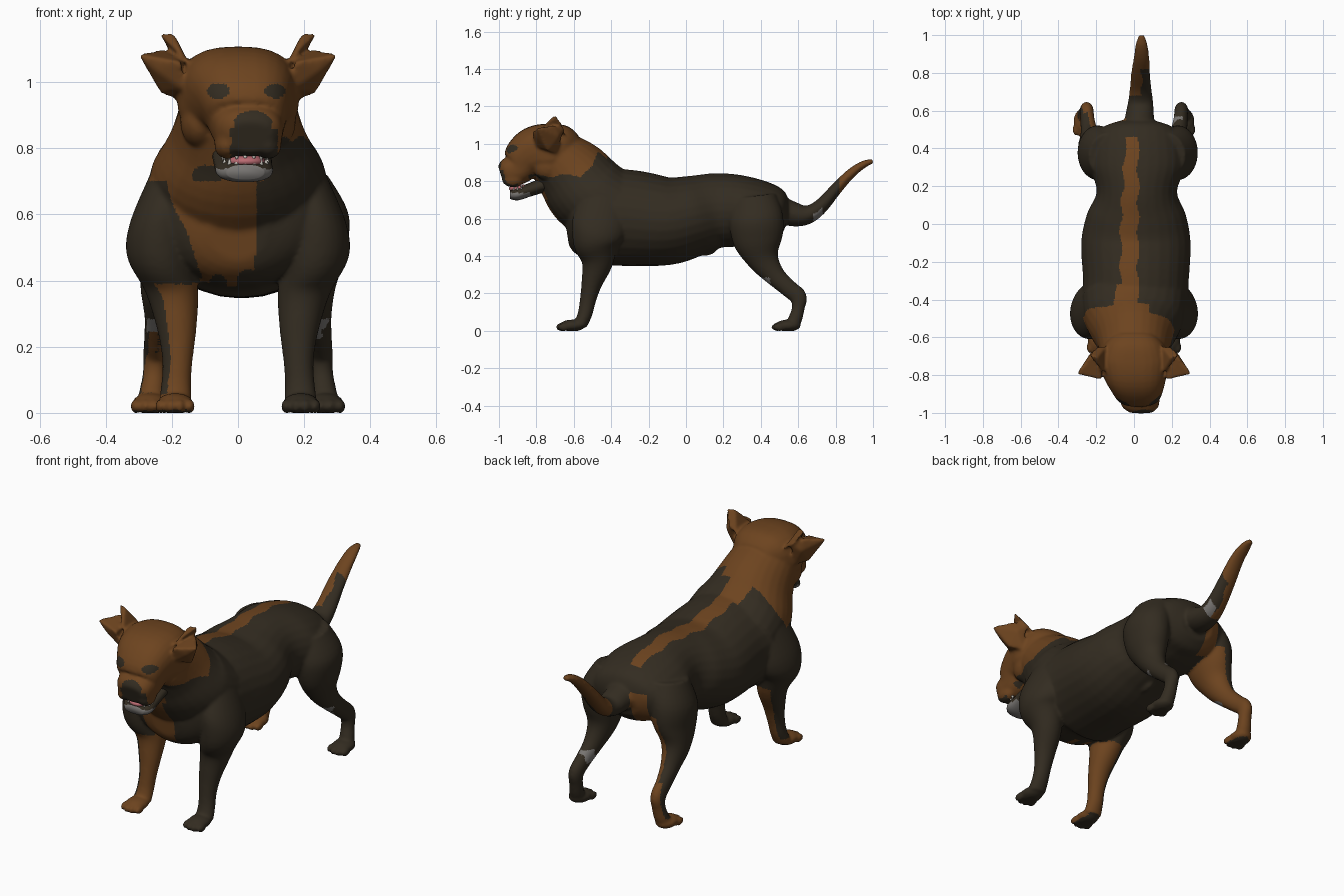
import bpy, bmesh, math
from mathutils import Vector, Matrix

cube = bpy.data.objects.get("Cube")
if cube:
    bpy.data.objects.remove(cube, do_unlink=True)


def material(name, colour):
    mat = bpy.data.materials.new(name)
    mat.use_nodes = True
    mat.diffuse_color = (*colour, 1)
    mat.node_tree.nodes["Principled BSDF"].inputs["Base Color"].default_value = (*colour, 1)
    return mat


DARK = material("dark fur", (.033, .025, .015))
BROWN = material("brown fur", (.152, .057, .0135))
GREY = material("grey skin", (.19, .18, .17))
WHITE = material("tooth white", (.65, .62, .56))
PINK = material("tongue pink", (.5, .15, .17))
BLACK = material("eye black", (.018, .016, .014))


def catmull(a, b, c, d, t):
    return ((b * 2) + (c - a) * t + (a * 2 - b * 5 + c * 4 - d) * t ** 2
            + (b * 3 - a - c * 3 + d) * t ** 3) / 2


def tube(bm, rings, side=1, power=1, segments=28, steps=5):
    """Closed loft through rings of (x, y, z, half width, half depth)."""
    keys = [Vector((side * r[0], *r[1:])) for r in rings]
    ext = [keys[0]] + keys + [keys[-1]]
    path = [catmull(*ext[i:i + 4], s / steps) for i in range(len(keys) - 1) for s in range(steps)]
    path.append(keys[-1])
    loops = []
    for i, p in enumerate(path):
        d = path[min(i + 1, len(path) - 1)] - path[max(i - 1, 0)]
        up = Vector((0, -d[2], d[1])).normalized()
        loop = []
        for k in range(segments):
            a = math.tau * k / segments
            u = math.copysign(abs(math.cos(a)) ** power, math.cos(a)) * p[3]
            v = math.copysign(abs(math.sin(a)) ** power, math.sin(a)) * p[4]
            loop.append(bm.verts.new(Vector(p[:3]) + Vector((u, 0, 0)) + up * v))
        loops.append(loop)
    faces = [bm.faces.new(loops[0]), bm.faces.new(loops[-1][::-1])]
    for a, b in zip(loops, loops[1:]):
        for k in range(segments):
            j = (k + 1) % segments
            faces.append(bm.faces.new((a[k], b[k], b[j], a[j])))
    bmesh.ops.recalc_face_normals(bm, faces=faces)


def ball(bm, centre, size):
    m = Matrix.Translation(centre) @ Matrix.Diagonal((*size, 1))
    bmesh.ops.create_uvsphere(bm, u_segments=20, v_segments=12, radius=1, matrix=m)


def hull(bm, points, side):
    verts = [bm.verts.new((side * x, y, z)) for x, y, z in points]
    bmesh.ops.convex_hull(bm, input=verts)


def finish(name, bm, mats):
    mesh = bpy.data.meshes.new(name)
    bm.to_mesh(mesh)
    bm.free()
    for mat in mats:
        mesh.materials.append(mat)
    mesh.shade_smooth()
    obj = bpy.data.objects.new(name, mesh)
    bpy.context.collection.objects.link(obj)
    return obj


body = bmesh.new()
# Torso, from breastbone to rump
tube(body, [(0, -.64, .55, .09, .09), (0, -.59, .56, .22, .18), (0, -.45, .605, .28, .25),
            (.01, -.3, .603, .28, .257), (.01, -.1, .588, .29, .237), (.012, .05, .618, .262, .214),
            (.015, .17, .643, .213, .2), (.02, .3, .64, .25, .19), (.02, .42, .63, .24, .165),
            (.02, .5, .61, .2, .13), (.02, .54, .6, .1, .07)])
# Neck
tube(body, [(0, -.72, .95, .17, .15), (0, -.61, .84, .2, .2),
            (0, -.51, .725, .26, .218), (0, -.38, .66, .275, .2)])
# Skull and muzzle
tube(body, [(0, -.58, .97, .1, .08), (0, -.64, .97, .16, .13), (0, -.72, .96, .185, .148),
            (.005, -.8, .955, .168, .142), (.018, -.86, .92, .138, .122), (.027, -.9, .868, .112, .09),
            (.033, -.96, .845, .098, .073), (.037, -.99, .835, .066, .05)], power=.78)
# Tail
tube(body, [(.02, .42, .68, .07, .07), (.025, .5, .65, .08, .07), (.03, .58, .622, .075, .065),
            (.035, .65, .62, .066, .05), (.035, .72, .665, .057, .04), (.035, .8, .755, .05, .032),
            (.04, .88, .84, .042, .026), (.04, .95, .89, .032, .02), (.04, 1, .906, .016, .012)])
ball(body, (.01, .09, .435), (.03, .075, .035))

for s in (-1, 1):
    # Front leg with shoulder
    tube(body, [(.19, -.43, .71, .08, .13), (.228, -.46, .57, .1, .15), (.235, -.48, .47, .1, .125),
                (.2, -.475, .365, .08, .085), (.185, -.505, .25, .059, .055), (.183, -.525, .16, .046, .043),
                (.187, -.54, .09, .045, .039), (.19, -.565, .03, .05, .035)], s)
    # Back leg with thigh
    tube(body, [(.155 + s * .015, .36, .72, .1, .12), (.205 + s * .02, .375, .6, .11, .145),
                (.215 + s * .015, .385, .48, .095, .132), (.225, .415, .38, .07, .085),
                (.235, .475, .295, .048, .056), (.246, .55, .226, .038, .047), (.25, .6, .18, .036, .046),
                (.253, .6, .12, .035, .034), (.26, .583, .06, .04, .037), (.265, .565, .028, .042, .028)], s)
    # Paws with four toes
    for px, py in ((.19, -.608), (.265, .545)):
        ball(body, (s * px, py, .028), (.056, .07, .032))
        for t in (-1.5, -.5, .5, 1.5):
            ball(body, (s * px + t * .029, py - .062 + abs(t) * .012, .02), (.0165, .034, .022))
    # Ear root and folded flap
    hull(body, [(.14, -.8, 1.04), (.14, -.64, 1.04), (.2, -.65, 1.08), (.243, -.69, 1.15),
                (.195, -.71, 1.15), (.18, -.77, 1.09)], s)
    hull(body, [(.17, -.825, 1.06), (.18, -.65, 1.08), (.23, -.7, 1.1), (.305, -.795, 1.085),
                (.25, -.8, 1.035), (.23, -.68, 1.04), (.235, -.74, .965), (.18, -.69, .945),
                (.17, -.8, .98)], s)
    # Brow and cheek
    ball(body, (.02 + s * .085, -.848, 1.003), (.048, .035, .025))
    ball(body, (s * .115, -.73, .88), (.06, .09, .08))
    # Upper lip
    ball(body, (.03 + s * .062, -.925, .81), (.04, .06, .043))

# Fuse the parts into one skin
draft = finish("draft", body, [])
fuse = draft.modifiers.new("fuse", "REMESH")
fuse.mode = "VOXEL"
fuse.voxel_size = .0075
relax = draft.modifiers.new("relax", "SMOOTH")
relax.factor = .5
relax.iterations = 9
evaluated = draft.evaluated_get(bpy.context.evaluated_depsgraph_get())
skin = bmesh.new()
skin.from_mesh(evaluated.to_mesh())
bpy.data.objects.remove(draft, do_unlink=True)


def oval(x, z, cx, cz, rx, rz):
    return ((x - cx) / rx) ** 2 + ((z - cz) / rz) ** 2 < 1


def is_brown(p, n):
    x, y, z = p
    wave = .008 * math.sin(37 * y + 23 * z)
    if y < -.8 and (oval(x, z, -.06, .973, .034, .024) or oval(x, z, .112, .973, .032, .022)):
        return False
    if y < -.9 and (oval(x, z, .045, .875, .058, .038) or (-.03 + wave < x < .12 and z < .86)):
        return False
    if y > .56 and z > .52:                                   # tail
        return y > .82 or (y > .68 and x < .04 + wave)
    if z > .7 and y < -.4:                                    # head and neck
        if x > .08:
            return z > (.83 if y > -.84 else .76) + wave and y < -.5 + (z - .9) * .67 + wave
        if y < -.44 + (z - .85) * .3 + wave:
            return not oval(x, z, -.095, .715, .045, .034)
    if z > .72 and n.z > 0 and -.52 < y < .46:                # back stripe
        return (-.1 if y < -.32 else -.07 + max(0, y) * .06) + wave < x < .022 + wave
    if x < -.08 and y < -.35 and z < .39:                     # front leg
        return n.z > -.75 and (n.x > -.45 or z < .055)
    if y < -.48 and .3 < z <= .7:                             # chest
        patch = oval(x, z, .03, .39, .035, .045) or oval(x, z, -.06, .39, .025, .03)
        return -.13 - (z - .45) * .33 + wave < x < .05 + wave and not patch
    if x < -.06 and y > .2 and z < .56 and n.x > .1:          # inner back leg
        return n.z > -.8
    if x < -.08 and y > .2 and z < .25:                       # lower back leg
        return n.z > -.8 and (z < .06 or abs(n.y) > .45)
    return y > .45 and -.13 < x < -.04 and .48 < z < .68


def is_grey(p, n):
    x, y, z = p
    if .36 < y < .57 and x > .2:                              # bare skin on the back legs
        return .225 < z < .285 and (n.x < .4 or .41 < y < .45)
    if .36 < y < .57 and x < -.2:
        return .245 < z < .285 and n.y < -.3
    return .68 < y < .73 and x > .045 and n.z < -.2 and z > .55


for v in skin.verts:
    v.co.z = max(v.co.z, 0)
skin.normal_update()
for f in skin.faces:
    c = f.calc_center_median()
    f.material_index = 2 if is_grey(c, f.normal) else int(is_brown(c, f.normal))
finish("dog_body", skin, [DARK, BROWN, GREY])

# Lower jaw, pale towards the chin
jaw = bmesh.new()
tube(jaw, [(.01, -.73, .79, .09, .04), (.015, -.84, .752, .088, .035), (.02, -.905, .73, .084, .033),
           (.022, -.942, .728, .056, .022)], power=.85)
for f in jaw.faces:
    c = f.calc_center_median()
    f.material_index = int(c.y < -.83 and c.z < .738)
finish("lower_jaw", jaw, [DARK, GREY])

# Tongue
tongue = bmesh.new()
ball(tongue, (.025, -.885, .76), (.058, .062, .022))
finish("tongue", tongue, [PINK])

# Teeth along both jaws
teeth = bmesh.new()
for height, turn in ((.76, 0), (.772, math.pi)):
    for i in range(9):
        a = math.pi * (i / 8 - .5)
        size = .03 if i in (2, 6) else .017
        spot = Vector((.022 + .068 * math.sin(a), -.88 - .056 * math.cos(a), height))
        bmesh.ops.create_cone(teeth, cap_ends=True, segments=8, radius1=.008, radius2=.001, depth=size,
                              matrix=Matrix.Translation(spot) @ Matrix.Rotation(turn, 4, "X"))
finish("teeth", teeth, [WHITE])

# Nose
nose = bmesh.new()
ball(nose, (.045, -.968, .88), (.052, .032, .033))
finish("nose", nose, [DARK])

# Eyes
for name, x in (("right_eye", -.06), ("left_eye", .112)):
    eye = bmesh.new()
    ball(eye, (x, -.862, .972), (.02, .018, .013))
    finish(name, eye, [BLACK])
